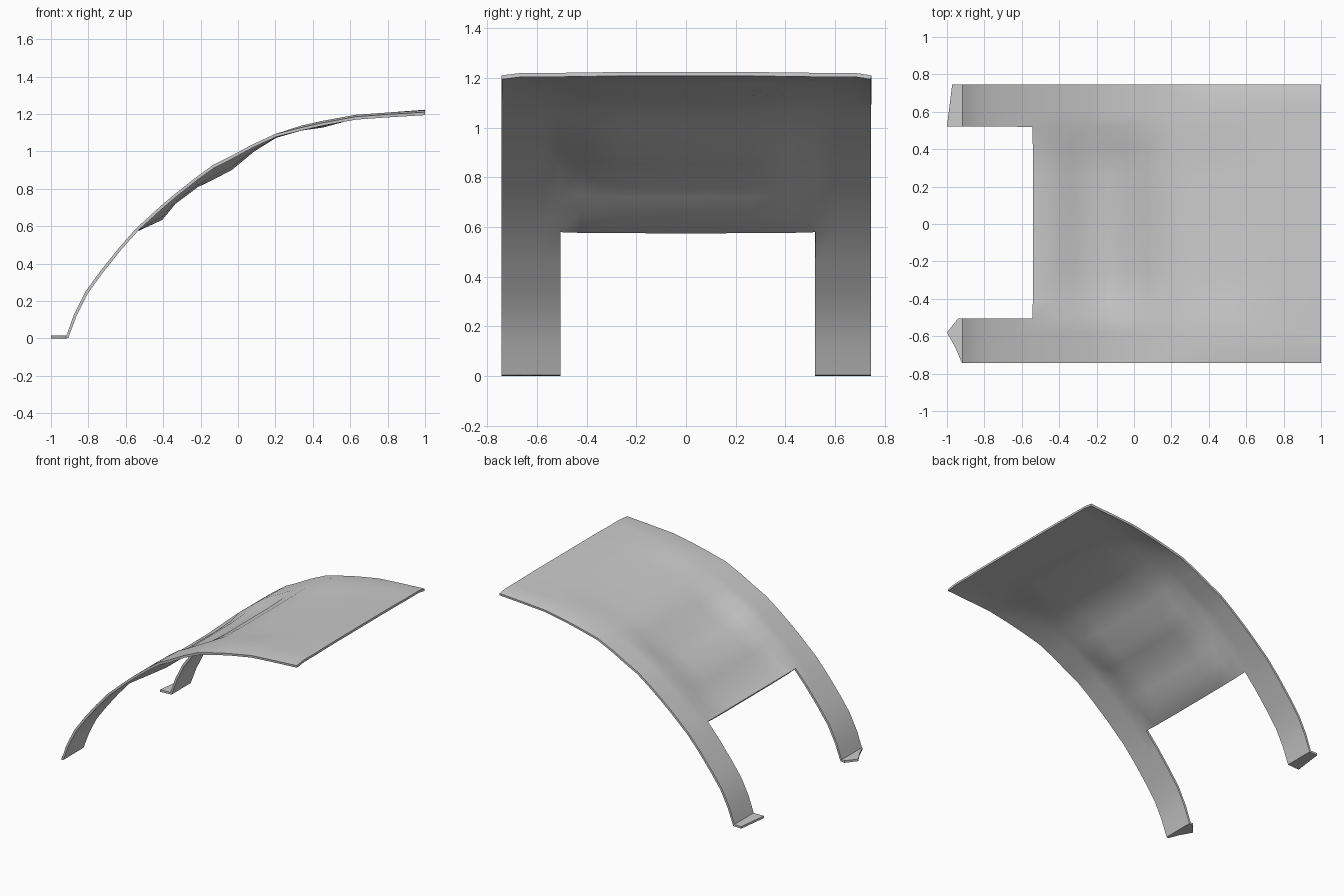
import bpy, bmesh

if "Cube" in bpy.data.objects:
    bpy.data.objects.remove(bpy.data.objects["Cube"])

# stations along the arc: x, height at the side rails, height in the sagging middle
stations = [(-0.912, 0.010, None), (-0.87, 0.125, None), (-0.81, 0.245, None),
            (-0.73, 0.355, None), (-0.63, 0.48, None),
            (-0.537, 0.585, 0.582), (-0.41, 0.70, 0.64), (-0.34, 0.76, 0.725),
            (-0.22, 0.855, 0.815), (-0.13, 0.92, 0.86), (-0.04, 0.965, 0.905),
            (0.08, 1.03, 1.005), (0.2, 1.085, 1.08), (0.34, 1.13, 1.12),
            (0.45, 1.155, 1.135), (0.63, 1.188, 1.183), (0.8, 1.2, 1.2), (1.0, 1.212, 1.215)]

# columns across: y, amount of middle sag, x of the foot tip
columns = [(-0.742, 0, -0.92), (-0.66, 0, -0.955), (-0.58, 0, -1.0), (-0.505, 0, -0.94),
           (-0.42, 0.7, None), (-0.25, 1, None), (0, 1, None), (0.25, 1, None),
           (0.42, 0.7, None), (0.52, 0, -1.0), (0.6, 0, -0.99),
           (0.68, 0, -0.98), (0.745, 0, -0.972)]

bm = bmesh.new()
grid = []

# curved plate and legs as one surface
for j, (y, sag, tip) in enumerate(columns):
    col = []
    outer = j in (0, len(columns) - 1)
    if tip is not None:
        col.append(bm.verts.new((tip, y, 0.008)))
    else:
        col.append(None)
    for x, rail, mid in stations:
        if mid is None:
            col.append(bm.verts.new((x, y, rail)) if tip is not None else None)
        else:
            z = rail + (mid - rail) * sag
            if outer and x > 0.3:
                z -= 0.01
            col.append(bm.verts.new((x, y, z)))
    grid.append(col)

for a, b in zip(grid, grid[1:]):
    for i in range(len(a) - 1):
        quad = (a[i], a[i + 1], b[i + 1], b[i])
        if all(quad):
            bm.faces.new(quad)
bmesh.ops.recalc_face_normals(bm, faces=bm.faces)

mesh = bpy.data.meshes.new("curved_panel_with_legs")
bm.to_mesh(mesh)
bm.free()
panel = bpy.data.objects.new("curved_panel_with_legs", mesh)
bpy.context.collection.objects.link(panel)

# thin sheet thickness
solid = panel.modifiers.new("thickness", 'SOLIDIFY')
solid.thickness = 0.016
solid.offset = 0

bpy.context.view_layer.objects.active = panel
panel.select_set(True)
bpy.ops.object.modifier_apply(modifier="thickness")
bpy.ops.object.shade_smooth_by_angle(angle=0.6)
